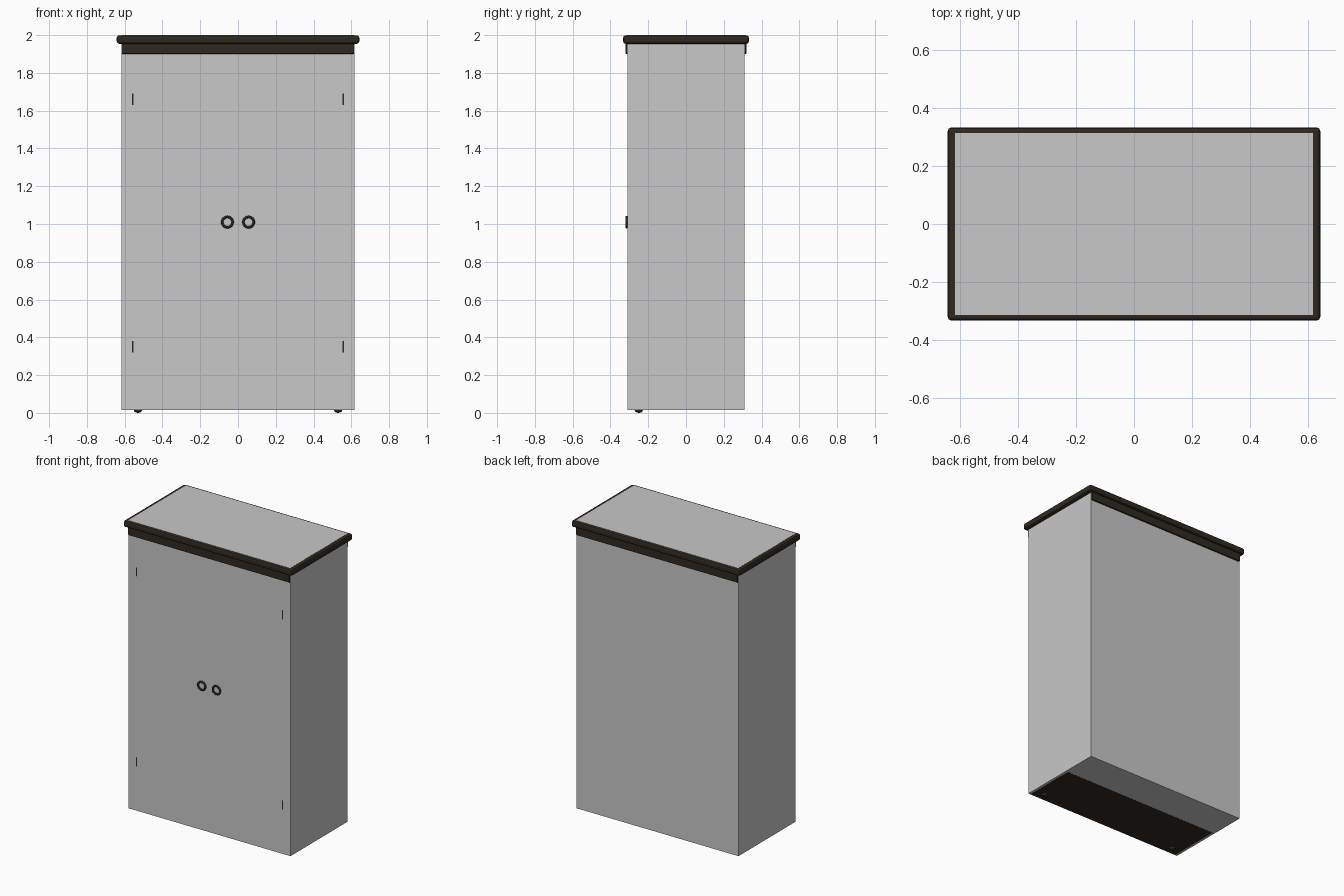
import bpy, math

if "Cube" in bpy.data.objects:
    bpy.data.objects.remove(bpy.data.objects["Cube"])


def material(name, rgb):
    m = bpy.data.materials.new(name)
    m.diffuse_color = (*rgb, 1.0)
    m.use_nodes = True
    m.node_tree.nodes["Principled BSDF"].inputs["Base Color"].default_value = m.diffuse_color
    return m


GREY = material("light_grey", (0.58, 0.58, 0.58))
DARK = material("dark_brown", (0.028, 0.022, 0.015))


def box(name, lo, hi, mat, bevel=0.0, segments=1):
    """Axis-aligned box between two corners, with optional bevelled edges."""
    centre = [(a + b) / 2 for a, b in zip(lo, hi)]
    bpy.ops.mesh.primitive_cube_add(size=1, location=centre)
    ob = bpy.context.object
    ob.name = name
    ob.scale = [b - a for a, b in zip(lo, hi)]
    bpy.ops.object.transform_apply(location=False, rotation=False, scale=True)
    ob.data.materials.append(mat)
    if bevel:
        mod = ob.modifiers.new("bevel", 'BEVEL')
        mod.width = bevel
        mod.segments = segments
    return ob


# Cabinet carcass
box("cabinet_body", (-0.617, -0.31, 0.015), (0.617, 0.31, 1.97), GREY)

# Cornice moulding and the pale panel set into its top
box("cornice", (-0.642, -0.333, 1.954), (0.642, 0.333, 1.999), DARK, 0.013, 2)
box("top_panel", (-0.617, -0.314, 1.99), (0.617, 0.314, 2.0), GREY)

# Frieze strips under the cornice, front and back only
for name, s in (("front", -1), ("back", 1)):
    y0, y1 = sorted((s * 0.30, s * 0.32))
    box(f"{name}_frieze", (-0.615, y0, 1.90), (0.615, y1, 1.958), DARK, 0.005, 2)

# Dark underside panel
box("underside_panel", (-0.60, -0.308, 0.014), (0.60, 0.06, 0.02), DARK)

for side, s in (("left", -1), ("right", 1)):
    # Ring pulls
    bpy.ops.mesh.primitive_torus_add(
        location=(s * 0.056, -0.315, 1.01), rotation=(math.pi / 2, 0, 0),
        major_radius=0.0275, minor_radius=0.0065,
        major_segments=24, minor_segments=8)
    ring = bpy.context.object
    ring.name = f"{side}_ring_pull"
    ring.data.materials.append(DARK)
    bpy.ops.object.shade_smooth_by_angle(angle=math.radians(50))

    # Thin hinge plates
    for level, z in (("lower", 0.35), ("upper", 1.66)):
        box(f"{side}_{level}_hinge", (s * 0.556 - 0.004, -0.311, z - 0.03),
            (s * 0.556 + 0.004, -0.305, z + 0.03), DARK)

    # Low rounded front feet
    bpy.ops.mesh.primitive_uv_sphere_add(
        segments=16, ring_count=8, radius=1, location=(s * 0.53, -0.25, 0.015))
    foot = bpy.context.object
    foot.name = f"{side}_front_foot"
    foot.scale = (0.022, 0.022, 0.015)
    bpy.ops.object.transform_apply(location=False, rotation=False, scale=True)
    foot.data.materials.append(DARK)
    bpy.ops.object.shade_smooth_by_angle(angle=math.radians(50))
